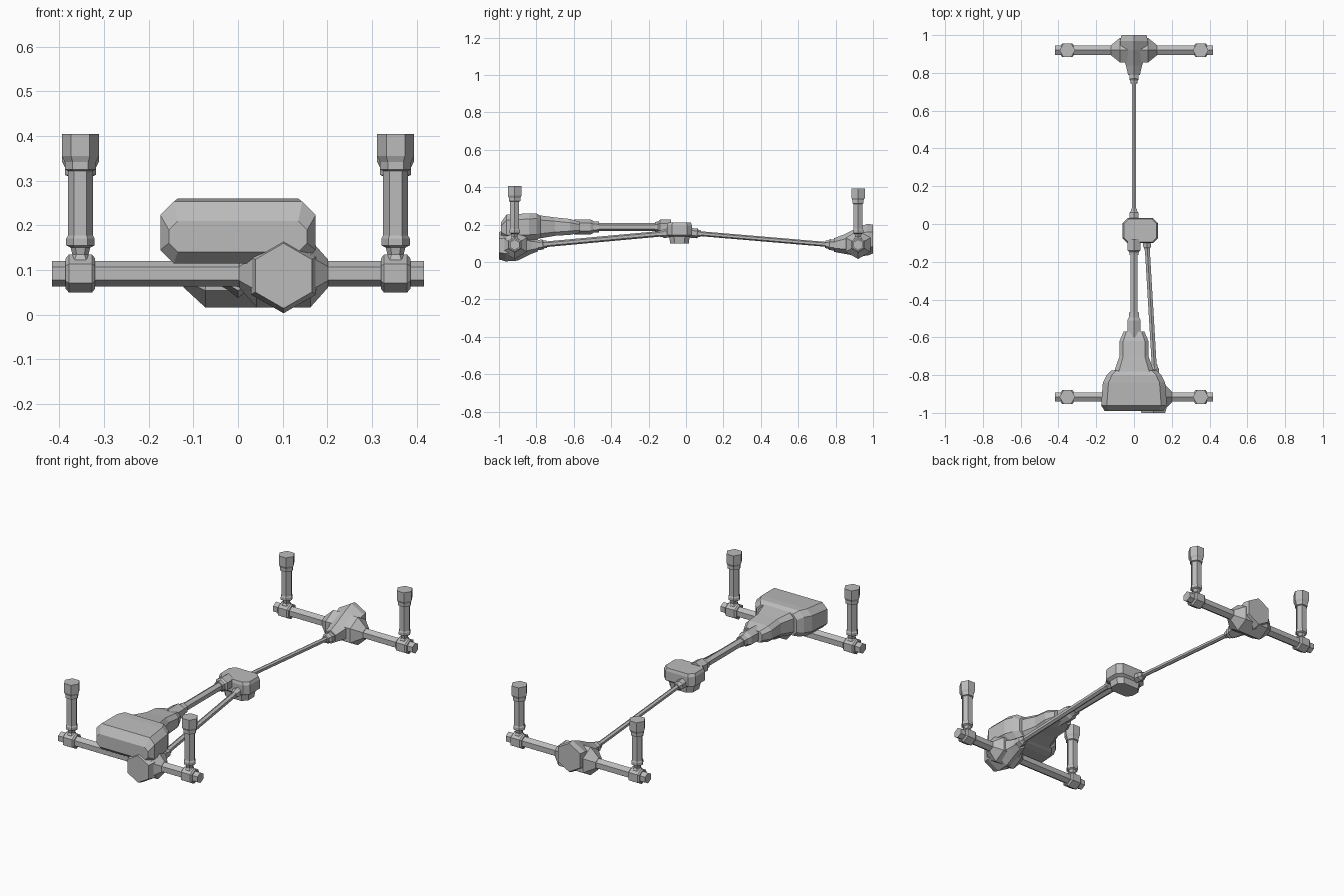
import bpy, bmesh, math
from mathutils import Vector as V

cube = bpy.data.objects.get("Cube")
if cube:
    bpy.data.objects.remove(cube, do_unlink=True)

metal = bpy.data.materials.new("grey_metal")
metal.use_nodes = True
GREY = (0.5, 0.5, 0.5, 1)
metal.diffuse_color = GREY
metal.node_tree.nodes["Principled BSDF"].inputs["Base Color"].default_value = GREY

X, Y, Z = V((1, 0, 0)), V((0, 1, 0)), V((0, 0, 1))


def loft(name, rings):
    """Skin a list of equal-length point rings and cap both ends."""
    bm = bmesh.new()
    rows = [[bm.verts.new(p) for p in ring] for ring in rings]
    n = len(rows[0])
    for a, b in zip(rows, rows[1:]):
        for i in range(n):
            j = (i + 1) % n
            bm.faces.new((a[i], a[j], b[j], b[i]))
    bm.faces.new(rows[0])
    bm.faces.new(rows[-1])
    bmesh.ops.recalc_face_normals(bm, faces=bm.faces)
    mesh = bpy.data.meshes.new(name)
    bm.to_mesh(mesh)
    bm.free()
    mesh.materials.append(metal)
    obj = bpy.data.objects.new(name, mesh)
    bpy.context.collection.objects.link(obj)
    return obj


def hexagon(centre, r, u, v):
    return [centre + r * (math.cos(k * math.pi / 3) * u + math.sin(k * math.pi / 3) * v)
            for k in range(6)]


def turned(name, origin, axis, u, profile):
    """Six-sided turned part: profile of (distance along axis, radius)."""
    axis = axis.normalized()
    u = (u - axis * u.dot(axis)).normalized()
    v = axis.cross(u)
    return loft(name, [hexagon(origin + axis * t, r, u, v) for t, r in profile])


def chamfered(hw, hh, cut):
    """Corner-cut rectangle as 2D points."""
    a, b = hw - cut, hh - cut
    return [(hw, b), (a, hh), (-a, hh), (-hw, b), (-hw, -b), (-a, -hh), (a, -hh), (hw, -b)]


def drive_shaft(name, start, end, r, first, last):
    """Shaft with a stepped joint at each end; first and last are (length, radius)."""
    d = end - start
    length = d.length
    turned(name, start, d, Z, [(0, r), (length, r)])
    for tag, p, way, (size, jr) in (("start", start, d, first), ("end", end, -d, last)):
        turned(f"{name}_{tag}_joint", p, way, Z,
               [(-0.02, jr), (size * 0.6, jr), (size * 0.75, jr * 0.75), (size, jr * 0.7)])


# Axles with shock absorbers
def axle(name, y, cx, flare, shock_top):
    c = V((0, y, 0.092))
    turned(name + "_axle_tube", c, X, Z, [(-0.417, 0.0285), (0.417, 0.0285)])
    turned(name + "_axle_flare", c + X * cx, X, Z,
           [(-flare, 0.031), (-flare * 0.6, 0.076), (flare * 0.6, 0.076), (flare, 0.031)])
    for side, s in (("left", 1), ("right", -1)):
        hub = c + X * (s * 0.353)
        turned(f"{name}_{side}_collar", hub, X, Z,
               [(-0.033, 0.034), (-0.026, 0.0425), (0.026, 0.0425), (0.033, 0.034)])
        top = shock_top
        turned(f"{name}_{side}_shock", V((hub.x, y, 0)), Z, X,
               [(0.1, 0.024), (0.125, 0.024), (0.135, 0.018), (0.15, 0.022), (0.155, 0.032),
                (0.17, 0.032), (0.177, 0.028), (top - 0.083, 0.028), (top - 0.08, 0.035),
                (top - 0.063, 0.035), (top - 0.05, 0.0415), (top, 0.0415)])


axle("front", -0.916, 0.102, 0.1, 0.405)
axle("rear", 0.92, 0, 0.122, 0.393)


# Differential housings, skinned along y
def housing(name, x, stations):
    loft(name, [hexagon(V((x, y, z)), r, Z, X) for y, z, r in stations])


housing("front_differential", 0.102,
        [(-1, 0.087, 0.073), (-0.965, 0.087, 0.084), (-0.9, 0.087, 0.08),
         (-0.83, 0.088, 0.046), (-0.79, 0.09, 0.033)])
housing("rear_differential", 0,
        [(1, 0.122, 0.077), (0.97, 0.119, 0.085), (0.92, 0.108, 0.077),
         (0.84, 0.095, 0.05), (0.79, 0.09, 0.036)])

# Transfer case, skinned upward
loft("transfer_case",
     [[V((0.033 + x, -0.035 + y, z)) for x, y in chamfered(0.093 * s, 0.066 * s, 0.025)]
      for z, s in ((0.1, 0.76), (0.135, 0.82), (0.145, 1), (0.195, 1), (0.21, 0.93))])

# Drive shafts
drive_shaft("rear_drive_shaft", V((0, 0.03, 0.155)), V((0, 0.8, 0.09)), 0.013,
            (0.05, 0.026), (0.055, 0.029))
drive_shaft("front_drive_shaft", V((0.068, -0.09, 0.155)), V((0.11, -0.8, 0.09)), 0.015,
            (0.05, 0.024), (0.055, 0.027))
drive_shaft("gearbox_shaft", V((0, -0.1, 0.187)), V((0, -0.58, 0.187)), 0.022,
            (0.065, 0.039), (0.115, 0.041))


# Engine and gearbox: stations of y, half width, bottom, top, corner cut
def block(name, stations):
    loft(name, [[V((x, y, (low + high) / 2 + z))
                 for x, z in chamfered(hw, (high - low) / 2, cut)]
                for y, hw, low, high, cut in stations])


block("gearbox", [(-0.57, 0.055, 0.155, 0.215, 0.015), (-0.62, 0.077, 0.145, 0.23, 0.02),
                  (-0.7, 0.077, 0.14, 0.238, 0.02), (-0.79, 0.108, 0.125, 0.25, 0.025)])
block("engine", [(-0.775, 0.12, 0.13, 0.245, 0.025), (-0.8, 0.145, 0.12, 0.26, 0.028),
                 (-0.84, 0.165, 0.115, 0.26, 0.03), (-0.96, 0.174, 0.115, 0.253, 0.03),
                 (-0.99, 0.155, 0.14, 0.21, 0.02)])
